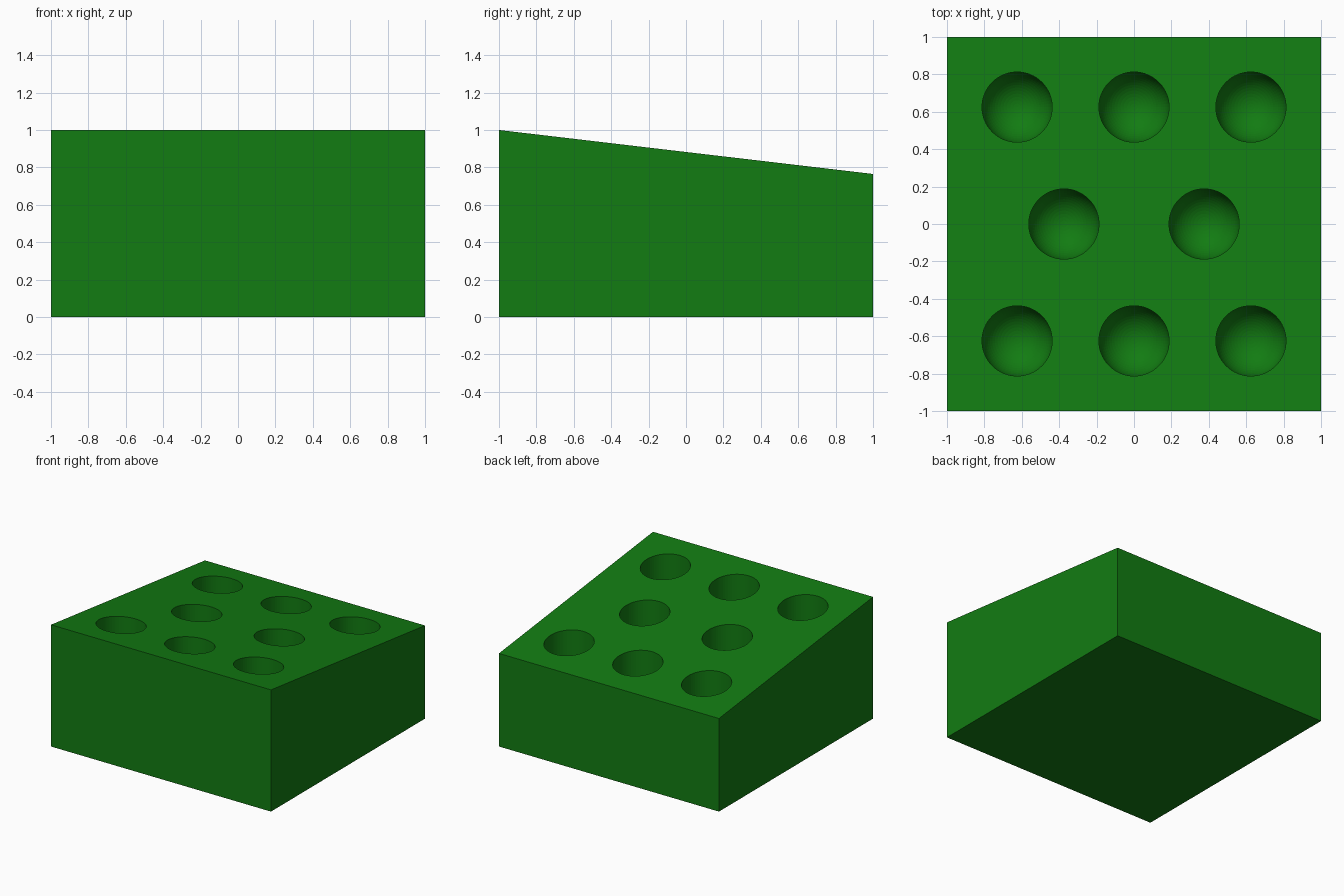
import bpy, bmesh, math

if "Cube" in bpy.data.objects:
    bpy.data.objects.remove(bpy.data.objects["Cube"])

green = bpy.data.materials.new("green")
green.diffuse_color = (0.006, 0.2, 0.006, 1)
green.use_nodes = True
green.node_tree.nodes["Principled BSDF"].inputs["Base Color"].default_value = green.diffuse_color


def make_object(name, bm):
    bmesh.ops.recalc_face_normals(bm, faces=bm.faces[:])
    mesh = bpy.data.meshes.new(name)
    bm.to_mesh(mesh)
    bm.free()
    mesh.materials.append(green)
    obj = bpy.data.objects.new(name, mesh)
    bpy.context.collection.objects.link(obj)
    return obj


# Block with a top that slopes down towards the back
bm = bmesh.new()
profile = [(-1, 0), (1, 0), (1, 0.765), (-1, 1)]
side = bm.faces.new([bm.verts.new((-1, y, z)) for y, z in profile])
ext = bmesh.ops.extrude_face_region(bm, geom=[side])
new_verts = [g for g in ext["geom"] if isinstance(g, bmesh.types.BMVert)]
bmesh.ops.translate(bm, verts=new_verts, vec=(2, 0, 0))
if side.is_valid and len(bm.faces) == 5:
    bm.faces.new([v for v in bm.verts if v.co.x < 0])
block = make_object("holder_block", bm)

# Round-bottomed vertical holes, in rows of three, two and three
R, CENTRE_Z, TOP_Z, SEG, RINGS = 0.1875, 0.375, 1.2, 64, 16


def add_tube(bm, x, y):
    tip = bm.verts.new((x, y, CENTRE_Z - R))
    levels = [(R * math.sin(t), CENTRE_Z - R * math.cos(t))
              for t in (math.pi / 2 * i / RINGS for i in range(1, RINGS + 1))]
    levels.append((R, TOP_Z))
    rings = [[bm.verts.new((x + r * math.cos(2 * math.pi * k / SEG),
                            y + r * math.sin(2 * math.pi * k / SEG), z))
              for k in range(SEG)] for r, z in levels]
    for k in range(SEG):
        n = (k + 1) % SEG
        bm.faces.new((tip, rings[0][n], rings[0][k]))
        for a, b in zip(rings, rings[1:]):
            bm.faces.new((a[k], a[n], b[n], b[k]))
    bm.faces.new(rings[-1])


bm = bmesh.new()
for y in (-0.625, 0.625):
    for x in (-0.625, 0, 0.625):
        add_tube(bm, x, y)
for x in (-0.375, 0.375):
    add_tube(bm, x, 0)
cutter = make_object("hole_cutter", bm)
cutter.hide_render = True

# Cut the holes, then remove the helper
mod = block.modifiers.new("holes", 'BOOLEAN')
mod.operation = 'DIFFERENCE'
mod.solver = 'EXACT'
mod.object = cutter
bpy.context.view_layer.objects.active = block
bpy.ops.object.modifier_apply(modifier=mod.name)
bpy.data.objects.remove(cutter)
